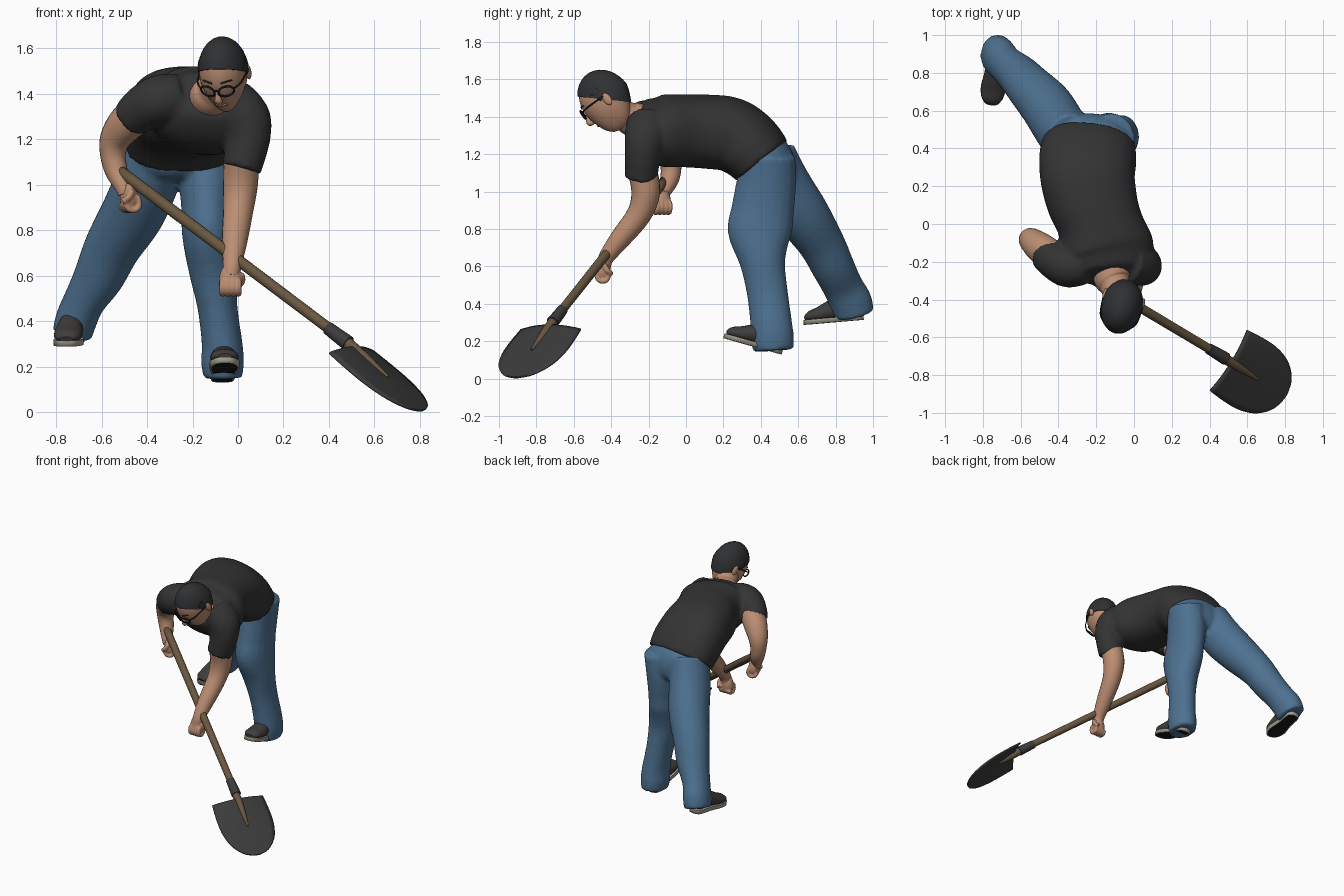
import bpy, bmesh
from math import sin, cos, pi, radians, copysign
from mathutils import Vector, Matrix

cube = bpy.data.objects.get("Cube")
if cube:
    bpy.data.objects.remove(cube, do_unlink=True)


def material(name, r, g, b):
    m = bpy.data.materials.new(name)
    m.use_nodes = True
    m.diffuse_color = (r, g, b, 1)
    bsdf = next(n for n in m.node_tree.nodes if n.type == 'BSDF_PRINCIPLED')
    bsdf.inputs["Base Color"].default_value = (r, g, b, 1)
    return m


SHIRT = material("charcoal cloth", .034, .034, .034)
DENIM = material("blue denim", .075, .165, .28)
SKIN = material("skin", .50, .27, .17)
HAIR = material("dark hair", .028, .030, .032)
WOOD = material("shaft wood", .14, .095, .052)
METAL = material("dark metal", .045, .045, .045)
SHOE = material("shoe canvas", .05, .047, .044)
SOLE = material("pale rubber", .42, .39, .31)
BLACK = material("black", .01, .01, .01)
LIPS = material("lips", .33, .15, .10)


def finish(name, bm, *mats, voxel=0, matrix=None):
    """Turn a bmesh into a smooth object, optionally fused by remeshing."""
    bmesh.ops.recalc_face_normals(bm, faces=bm.faces)
    for f in bm.faces:
        f.smooth = len(f.verts) <= 4
    me = bpy.data.meshes.new(name)
    bm.to_mesh(me)
    bm.free()
    for m in mats:
        me.materials.append(m)
    ob = bpy.data.objects.new(name, me)
    bpy.context.collection.objects.link(ob)
    if matrix:
        ob.matrix_world = matrix
    if voxel:
        rm = ob.modifiers.new("fuse", 'REMESH')
        rm.mode, rm.voxel_size, rm.use_smooth_shade = 'VOXEL', voxel, True
        sm = ob.modifiers.new("soften", 'SMOOTH')
        sm.factor, sm.iterations = .5, 4
    return ob


def spline(rows, steps):
    """Catmull-Rom through rows of numbers."""
    rows = [Vector(r) for r in rows]
    out = []
    for i in range(len(rows) - 1):
        b, c = rows[i], rows[i + 1]
        a, d = rows[max(i - 1, 0)], rows[min(i + 2, len(rows) - 1)]
        for k in range(steps):
            t = k / steps
            out.append(b + (c - a) * (t / 2) + (a * 2 - b * 5 + c * 4 - d) * (t * t / 2)
                       + (b * 3 - a - c * 3 + d) * (t ** 3 / 2))
    return out + [rows[-1]]


def loft(bm, rows, side=(1, 0, 0), n=20, power=1, steps=4):
    """Elliptical tube; each row is x, y, z, side radius, other radius."""
    pts = spline([r if len(r) == 5 else (*r, r[3]) for r in rows], steps)
    rings = []
    for i, p in enumerate(pts):
        c = Vector(p[:3])
        t = (Vector(pts[min(i + 1, len(pts) - 1)][:3]) - Vector(pts[max(i - 1, 0)][:3])).normalized()
        u = Vector(side)
        u = (u - t * u.dot(t)).normalized()
        v = t.cross(u)
        ring = []
        for k in range(n):
            a, b = cos(2 * pi * k / n), sin(2 * pi * k / n)
            a, b = copysign(abs(a) ** power, a), copysign(abs(b) ** power, b)
            ring.append(bm.verts.new(c + u * (a * p[3]) + v * (b * p[4])))
        rings.append(ring)
    for r, s in zip(rings, rings[1:]):
        for k in range(n):
            bm.faces.new((r[k], r[(k + 1) % n], s[(k + 1) % n], s[k]))
    bm.faces.new(rings[0])
    bm.faces.new(rings[-1])


def tube(name, mat, rows, voxel=0, matrix=None, **kw):
    bm = bmesh.new()
    loft(bm, rows, **kw)
    return finish(name, bm, mat, voxel=voxel, matrix=matrix)


def ball(bm, centre, size):
    m = Matrix.Translation(centre) @ Matrix.Diagonal((*size, 1))
    return bmesh.ops.create_uvsphere(bm, u_segments=28, v_segments=18, radius=1, matrix=m)["verts"]


# Shirt: torso and both sleeves fused
bm = bmesh.new()
loft(bm, [(-.115, -.285, 1.385, .1, .085), (-.12, -.255, 1.37, .19, .13), (-.14, -.15, 1.33, .25, .185),
          (-.18, 0, 1.325, .225, .192), (-.22, .12, 1.32, .24, .195), (-.245, .24, 1.305, .25, .195),
          (-.245, .34, 1.24, .258, .185), (-.24, .41, 1.16, .25, .17)],
     side=(.98, 0, -.16), n=32, power=.88)
loft(bm, [(-.27, -.21, 1.38, .11), (-.35, -.225, 1.37, .112), (-.42, -.195, 1.335, .1), (-.475, -.155, 1.285, .088)],
     side=(0, 1, 0))
loft(bm, [(-.04, -.2, 1.36, .12), (.03, -.215, 1.29, .115), (.045, -.23, 1.2, .097), (.015, -.24, 1.07, .088)])
finish("shirt", bm, SHIRT, voxel=.014)

# Jeans: pelvis and both legs fused
bm = bmesh.new()
loft(bm, [(-.24, .34, 1.24, .2, .13), (-.24, .41, 1.16, .235, .165), (-.235, .45, 1.08, .22, .145),
          (-.23, .46, 1.03, .15, .1)], n=28)
loft(bm, [(-.115, .44, 1.2, .125, .145), (-.135, .43, 1.05, .125, .16), (-.135, .41, .9, .115, .168),
          (-.13, .395, .78, .116, .172), (-.11, .41, .62, .106, .122), (-.09, .435, .46, .088, .11),
          (-.07, .455, .3, .09, .112), (-.068, .462, .22, .095, .115), (-.066, .467, .15, .085, .11)])
loft(bm, [(-.34, .44, 1.19, .13, .15), (-.39, .51, 1.04, .14, .155), (-.46, .62, .88, .14, .145),
          (-.55, .72, .73, .125, .125), (-.61, .785, .6, .112, .115), (-.675, .84, .49, .092, .108),
          (-.71, .88, .41, .092, .115), (-.73, .9, .34, .088, .108)])
finish("jeans", bm, DENIM, voxel=.014)

# Arms
tube("left_arm", SKIN, [(.015, -.235, 1.12, .078), (.01, -.215, 1, .077), (0, -.25, .88, .066),
                        (-.015, -.35, .75, .056), (-.025, -.425, .65, .042), (-.03, -.44, .6, .038)])
tube("right_arm", SKIN, [(-.41, -.19, 1.34, .085), (-.49, -.13, 1.27, .082), (-.54, -.09, 1.2, .068),
                         (-.55, -.08, 1.13, .056), (-.535, -.09, 1.06, .05), (-.505, -.125, .99, .037),
                         (-.495, -.13, .96, .034)], side=(0, 1, 0))


def fist(name, centre, row, front):
    """Closed hand: palm, four curled fingers and a thumb."""
    c, row, front, up = Vector(centre), Vector(row), Vector(front), Vector((0, 0, 1))
    bm = bmesh.new()
    loft(bm, [(*(c + up * z), r * 1.1, r * .8) for z, r in ((.06, .032), (.02, .045), (-.02, .046), (-.045, .034))],
         side=row)
    for k in range(4):
        base = c + row * ((k - 1.5) * .024)
        path = [(.026, .005), (.036, -.03), (.022, -.055), (-.012, -.055), (-.026, -.03)]
        loft(bm, [(*(base + front * f + up * z), .0135) for f, z in path], side=row, n=10, steps=2)
    loft(bm, [(*(c + row * r + front * f + up * z), .015) for r, f, z in
              ((.045, 0, .03), (.052, -.02, 0), (.035, -.042, -.02))], side=(0, .3, 1), n=10)
    finish(name, bm, SKIN, voxel=.006)


fist("left_hand", (-.033, -.44, .578), (1, 0, 0), (0, -1, 0))
fist("right_hand", (-.48, -.13, .945), (.35, -.94, 0), (.94, .35, 0))

# Head, modelled upright and then bowed forward
HEAD = (Matrix.Translation((-.063, -.43, 1.492)) @ Matrix.Rotation(radians(-15), 4, 'Z')
        @ Matrix.Rotation(radians(38), 4, 'X'))
tube("neck", SKIN, [(-.125, -.2, 1.36, .1), (-.115, -.29, 1.388, .098, .092), (-.1, -.33, 1.41, .08),
                    (-.08, -.4, 1.46, .072)])


def skull(grow):
    bm = bmesh.new()
    for v in ball(bm, (0, 0, 0), (.104, .135, .16)):
        low = max(0, -v.co.z / .16)
        v.co.x *= 1 - .28 * low ** 2
        v.co.z *= 1 + .1 * low
        if v.co.y < 0:
            v.co.y *= 1 - .08 * low
            v.co.y -= .03 * low ** 2
        else:
            v.co.y *= 1 - .3 * low
        v.co *= grow
    return bm


bm = skull(1)
for s in (-1, 1):
    ball(bm, (s * .103, .03, -.02), (.012, .022, .036))
loft(bm, [(0, -.118, .015, .008, .01), (0, -.137, -.02, .012, .014), (0, -.146, -.045, .018, .016),
          (0, -.125, -.055, .012, .01)], n=12)
finish("head", bm, SKIN, matrix=HEAD)

# Hair: enlarged skull cut along a level hairline
bm = skull(1.06)
bm.transform(HEAD)
bmesh.ops.bisect_plane(bm, geom=bm.verts[:] + bm.edges[:] + bm.faces[:], plane_co=(-.07, -.45, 1.495),
                       plane_no=(0, .1, 1), clear_inner=True)
bmesh.ops.holes_fill(bm, edges=[e for e in bm.edges if e.is_boundary])
finish("hair", bm, HAIR)
for s, word in ((-1, "right"), (1, "left")):
    tube(word + "_sideburn", HAIR, [(s * .1, -.005, .06, .006, .025), (s * .103, .002, .03, .006, .02),
                                    (s * .104, .006, -.005, .004, .012)], matrix=HEAD, n=10)
    tube(word + "_eyebrow", HAIR, [(s * .02, -.129, .04, .004), (s * .045, -.12, .044, .004),
                                   (s * .066, -.102, .038, .003)], side=(0, 0, 1), n=8, matrix=HEAD)
tube("mouth", LIPS, [(x, -.119 + 6 * x * x, -.088, .005) for x in (-.026, 0, .026)],
     side=(0, 0, 1), n=8, matrix=HEAD)

# Glasses
bm = bmesh.new()
for s in (-1, 1):
    ring = [(s * .042 + .033 * cos(a * pi / 8), -.139 + .012 * s * cos(a * pi / 8), .005 + .026 * sin(a * pi / 8), .0045)
            for a in range(17)]
    loft(bm, ring, side=(0, 1, 0), n=8, steps=2)
    loft(bm, [(s * .075, -.127, .012, .004), (s * .1, -.08, .012, .004), (s * .108, .025, .005, .004)],
         side=(0, 0, 1), n=8)
loft(bm, [(-.011, -.148, .012, .004), (0, -.15, .015, .004), (.011, -.148, .012, .004)], side=(0, 0, 1), n=8)
finish("glasses", bm, BLACK, matrix=HEAD)


def shoe(name, heel, toe):
    """Shoe along its own -y axis with a pale sole and black tread."""
    heel, toe = Vector(heel), Vector(toe)
    back = (heel - toe).normalized()
    side = back.cross(Vector((0, 0, 1))).normalized()
    up = side.cross(back)
    m = Matrix((side, back, up)).transposed().to_4x4()
    m.translation = (heel + toe) / 2
    tube(name + "_upper", SHOE, [(0, -.155, .032, .03, .012), (0, -.125, .042, .056, .03), (0, -.07, .05, .063, .042),
                                 (0, 0, .068, .056, .056), (0, .07, .08, .052, .068), (0, .13, .07, .046, .055),
                                 (0, .15, .06, .03, .035)], matrix=m)
    half = [(.0, -.165), (.036, -.155), (.061, -.11), (.065, -.06), (.053, .02), (.052, .1), (.042, .145), (0, .16)]
    outline = spline([(x, y, 0) for x, y in half], 3)
    outline += [Vector((-p.x, p.y, 0)) for p in outline[-2:0:-1]]
    bm = bmesh.new()
    base = bm.faces.new([bm.verts.new(p) for p in outline])
    top = bmesh.ops.extrude_face_region(bm, geom=[base])["geom"]
    bmesh.ops.translate(bm, vec=(0, 0, .026), verts=[v for v in top if isinstance(v, bmesh.types.BMVert)])
    bmesh.ops.recalc_face_normals(bm, faces=bm.faces)
    for f in bm.faces:
        f.material_index = int(f.normal.z < -.5)
    # Tread inset leaves a pale rim round the underside
    tread = [f for f in bm.faces if f.material_index]
    for f in bmesh.ops.inset_region(bm, faces=tread, thickness=.007)["faces"]:
        f.material_index = 0
    finish(name + "_sole", bm, SOLE, BLACK, matrix=m)


shoe("left_shoe", (-.07, .515, .128), (-.055, .2, .217))
shoe("right_shoe", (-.72, .95, .315), (-.755, .635, .288))

# Shovel
tube("shovel_shaft", WOOD, [(-.47, -.143, 1.022, .022), (-.455, -.152, 1.011, .026), (.43, -.68, .345, .024)],
     side=(0, 0, 1), n=16)
tube("shovel_collar", METAL, [(.395, -.66, .37, .029), (.43, -.68, .343, .031), (.485, -.713, .302, .034)],
     side=(0, 0, 1), n=16)
tube("shovel_tongue", WOOD, [(.46, -.7, .32, .028), (.55, -.755, .245, .024), (.66, -.825, .155, .006)],
     side=(0, 0, 1), n=12)

top, axis, across = Vector((.5, -.722, .262)), Vector((.303, -.188, -.256)), Vector((.524, .852, .01))
normal = axis.cross(across).normalized()
bm = bmesh.new()
rows = []
for t, w in spline([(0, .188), (.25, .196), (.5, .193), (.72, .168), (.87, .125), (.96, .075), (1, .015)], 3):
    rows.append([bm.verts.new(top + axis * t + across * (w * s / 6) + normal * (.03 * (1 - s * s / 36) * (1 - t)))
                 for s in range(-6, 7)])
for r, s in zip(rows, rows[1:]):
    for k in range(12):
        bm.faces.new((r[k], r[k + 1], s[k + 1], s[k]))
blade = finish("shovel_blade", bm, METAL)
solid = blade.modifiers.new("thickness", 'SOLIDIFY')
solid.thickness, solid.offset = .01, 0
